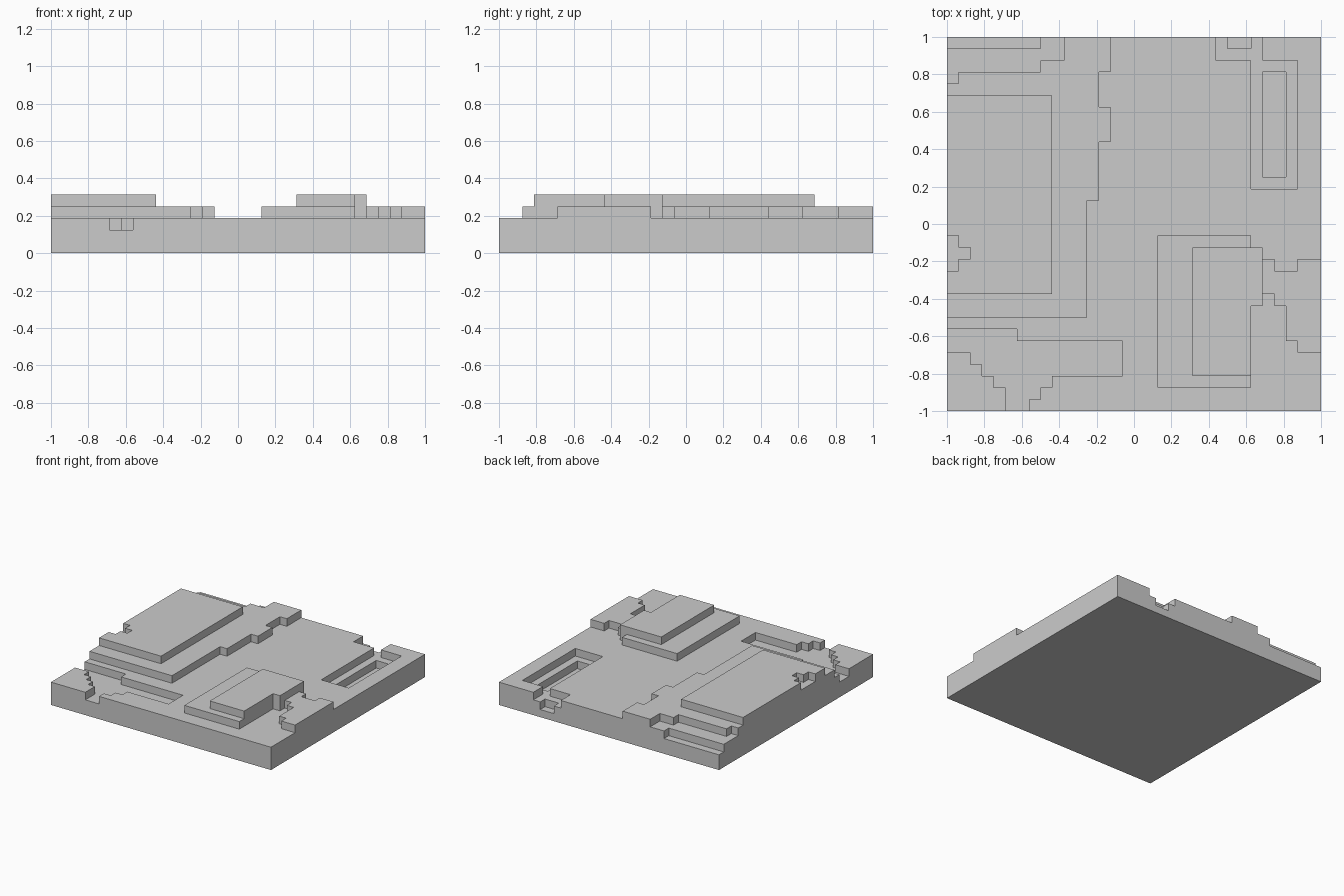
import bpy, bmesh

if "Cube" in bpy.data.objects:
    bpy.data.objects.remove(bpy.data.objects["Cube"])

N, CELL = 16, 0.0625            # half width in cells, cell size (also one step of height)
level = {(x, y): 3 for x in range(-N, N) for y in range(-N, N)}


def paint(h, x0, x1, y0, y1):
    """Set a rectangle of terrain cells to height h (in steps)."""
    for x in range(x0, x1):
        for y in range(y0, y1):
            level[x, y] = h


def strips(h, rows):
    """Paint ragged areas as side-by-side rectangles."""
    for r in rows:
        paint(h, *r)


# left hill: lower terrace, back corner steps, upper plateau, edge notch
strips(4, [(-16, -4, -8, 16), (-4, -3, 2, 16), (-3, -2, 7, 10), (-3, -2, 13, 16)])
strips(3, [(-16, -6, 14, 16), (-16, -8, 13, 14), (-16, -15, 12, 13)])
paint(2, -16, -8, 15, 16)
paint(5, -16, -7, -6, 11)
strips(4, [(-16, -15, -4, -1), (-15, -14, -3, -2)])

# river channel at the front left
strips(2, [(-16, -14, -11, -9), (-14, -13, -12, -9), (-13, -12, -13, -9),
           (-12, -11, -14, -9), (-11, -10, -16, -9), (-10, -9, -16, -10),
           (-9, -8, -15, -10), (-8, -7, -14, -10), (-7, -1, -13, -10)])

# right hill: lower terrace with ragged spur, upper plateau
strips(4, [(2, 10, -14, -1), (10, 11, -7, -3), (11, 12, -6, -3),
           (12, 13, -7, -4), (13, 14, -10, -4), (14, 16, -11, -3)])
strips(5, [(5, 10, -13, -2), (10, 11, -7, -2)])

# stepped pit at the back right
strips(2, [(10, 14, 3, 14), (7, 11, 14, 16)])
strips(1, [(11, 13, 4, 13), (8, 10, 15, 16)])

# terrain mesh: tops, bottoms and one wall quad per exposed step
bm = bmesh.new()
verts = {}


def quad(*pts):
    for p in pts:
        if p not in verts:
            verts[p] = bm.verts.new([c * CELL for c in p])
    bm.faces.new([verts[p] for p in pts])


for (x, y), h in level.items():
    c = [(x, y), (x + 1, y), (x + 1, y + 1), (x, y + 1)]
    quad(*[(a, b, h) for a, b in c])
    quad(*[(a, b, 0) for a, b in reversed(c)])
    for i, (dx, dy) in enumerate([(0, -1), (1, 0), (0, 1), (-1, 0)]):
        p, q = c[i], c[(i + 1) % 4]
        for z in range(level.get((x + dx, y + dy), 0), h):
            quad((*p, z), (*q, z), (*q, z + 1), (*p, z + 1))

mesh = bpy.data.meshes.new("terrain_tile")
bm.to_mesh(mesh)
bm.free()
bpy.context.collection.objects.link(bpy.data.objects.new("terrain_tile", mesh))
